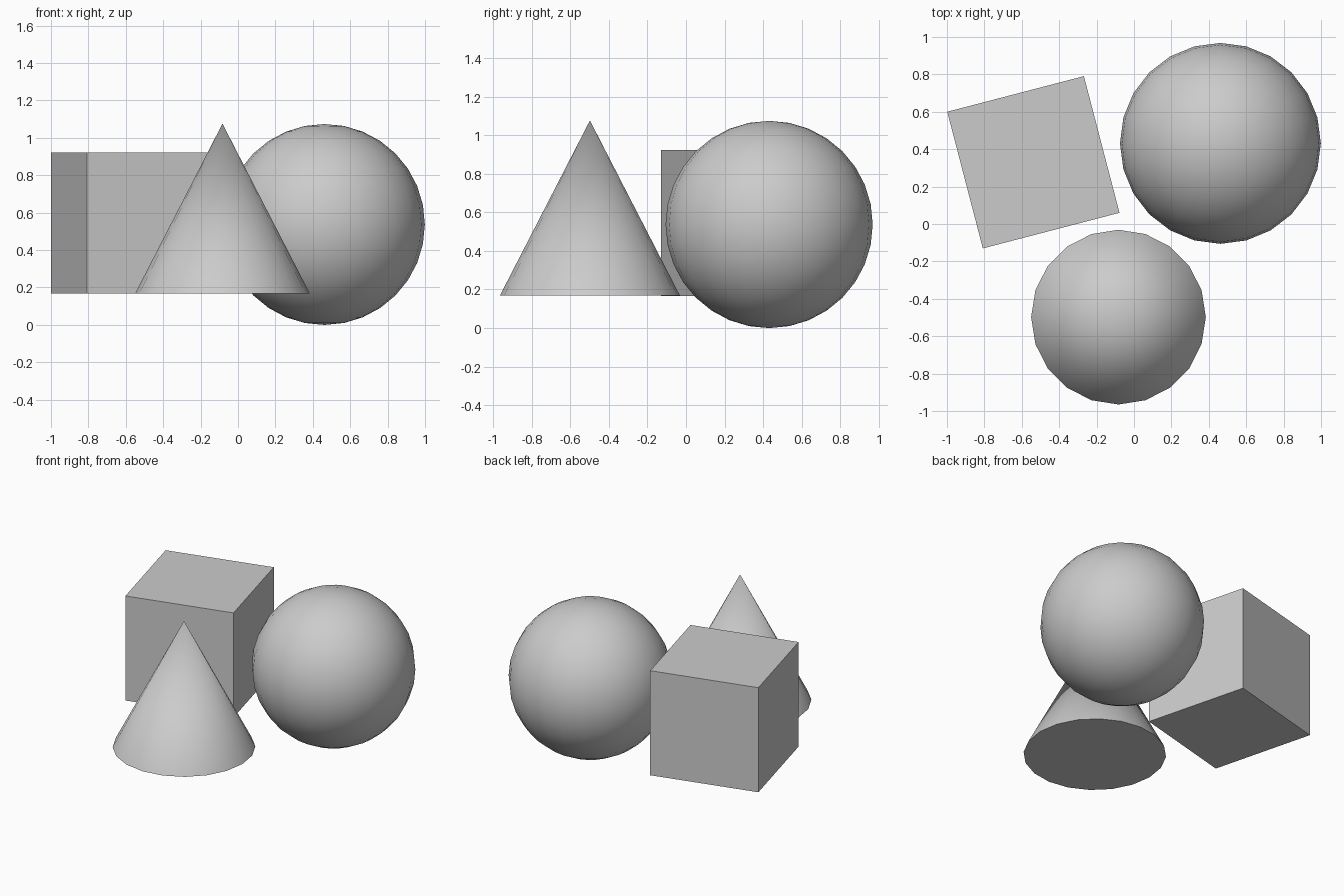
import bpy
import math

if "Cube" in bpy.data.objects:
    bpy.data.objects.remove(bpy.data.objects["Cube"])


def finish(name, smooth_angle=None):
    ob = bpy.context.object
    ob.name = name
    if smooth_angle:
        bpy.ops.object.shade_smooth_by_angle(angle=math.radians(smooth_angle))
    return ob


# Cube, turned about the vertical axis
bpy.ops.mesh.primitive_cube_add(size=0.755, location=(-0.538, 0.33, 0.545),
                                rotation=(0, 0, math.radians(14.6)))
finish("cube")

# Sphere
bpy.ops.mesh.primitive_uv_sphere_add(segments=24, ring_count=16, radius=0.537,
                                     location=(0.462, 0.431, 0.537))
finish("sphere", 40)

# Cone with a flat base, level with the cube's underside
bpy.ops.mesh.primitive_cone_add(vertices=20, radius1=0.467, radius2=0, depth=0.908,
                                location=(-0.083, -0.498, 0.168 + 0.454))
finish("cone", 40)
